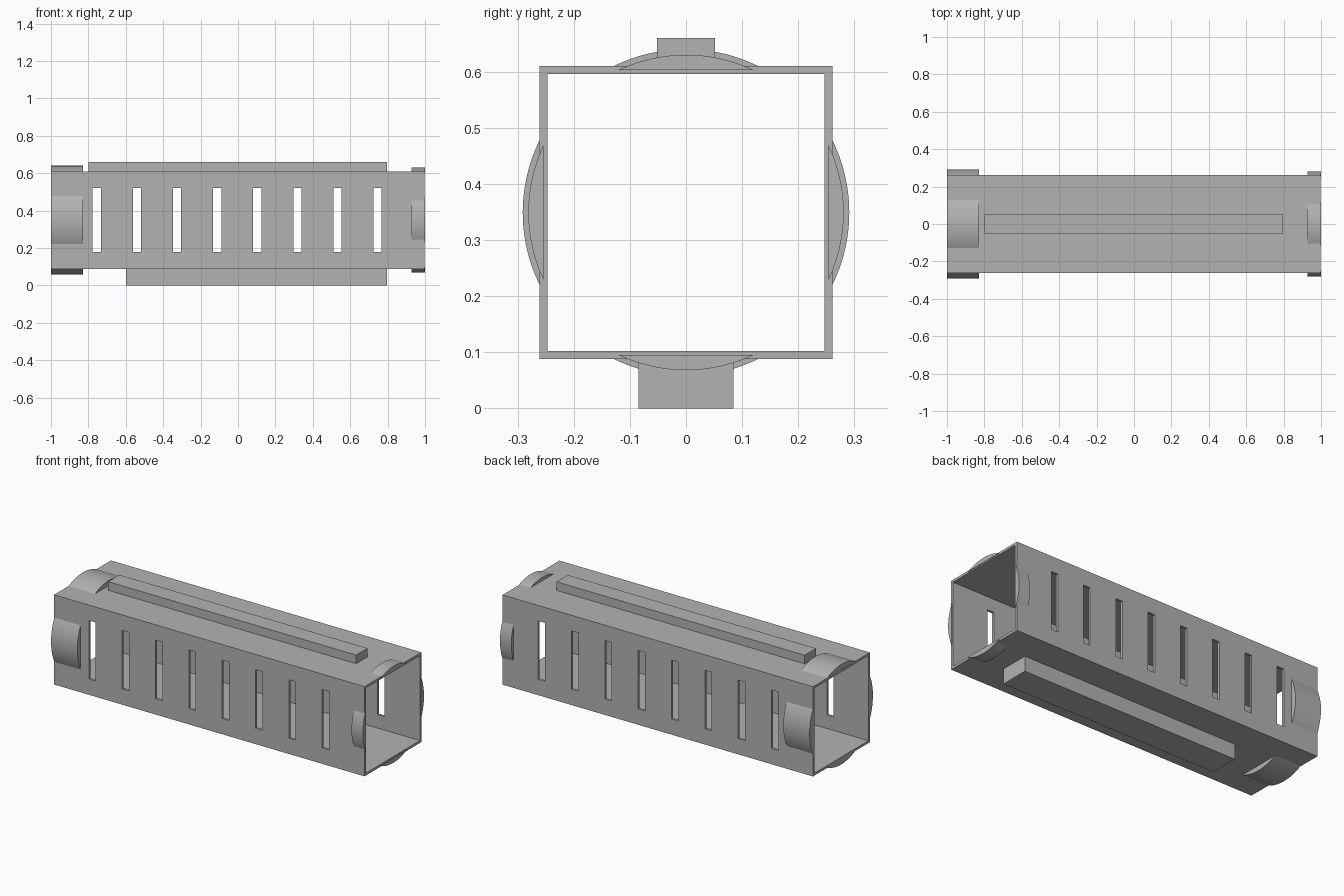
import bpy, bmesh, math
from mathutils import Matrix, Vector

old = bpy.data.objects.get("Cube")
if old:
    bpy.data.objects.remove(old, do_unlink=True)

grey = bpy.data.materials.new("plain grey")
grey.use_nodes = True
COLOUR = (0.45, 0.45, 0.45, 1)
grey.diffuse_color = COLOUR
grey.node_tree.nodes["Principled BSDF"].inputs["Base Color"].default_value = COLOUR

MID_Z = 0.349    # height of the tube's axis
HALF = 0.261     # half width of the tube
WALL = 0.014


def finish(name, bm):
    bmesh.ops.recalc_face_normals(bm, faces=bm.faces)
    mesh = bpy.data.meshes.new(name)
    bm.to_mesh(mesh)
    bm.free()
    mesh.materials.append(grey)
    obj = bpy.data.objects.new(name, mesh)
    bpy.context.collection.objects.link(obj)
    return obj


def add_box(bm, low, high):
    low, high = Vector(low), Vector(high)
    place = Matrix.Translation((low + high) / 2) @ Matrix.Diagonal((*(high - low), 1))
    bmesh.ops.create_cube(bm, size=1, matrix=place)


def box(name, low, high):
    bm = bmesh.new()
    add_box(bm, low, high)
    return finish(name, bm)


def cut(target, cutter):
    cutter.hide_render = True
    mod = target.modifiers.new("cut", 'BOOLEAN')
    mod.operation, mod.solver, mod.object = 'DIFFERENCE', 'EXACT', cutter
    bpy.context.view_layer.objects.active = target
    bpy.ops.object.modifier_apply(modifier=mod.name)
    bpy.data.objects.remove(cutter, do_unlink=True)


# Square tube, open at both ends
tube = box("square_tube", (-1, -HALF, MID_Z - HALF), (0.997, HALF, MID_Z + HALF))
inner = HALF - WALL
cut(tube, box("bore_cutter", (-2, -inner, MID_Z - inner), (2, inner, MID_Z + inner)))

# Eight slots through the front and back walls
slots = bmesh.new()
for i in range(8):
    x = -0.755 + i * 0.2145
    add_box(slots, (x - 0.022, -1, 0.18), (x + 0.022, 1, 0.52))
cut(tube, finish("slot_cutter", slots))


# Rounded pads: circle segments that bulge out of each wall
def pad(name, x0, x1, radius, turn):
    chord = HALF - WALL / 2
    spread = math.acos(chord / radius)
    bm = bmesh.new()
    ring = []
    for i in range(25):
        a = turn + spread * (i / 12 - 1)
        ring.append(bm.verts.new((x0, radius * math.cos(a), MID_Z + radius * math.sin(a))))
    cap = bm.faces.new(ring)
    grown = bmesh.ops.extrude_face_region(bm, geom=[cap], use_keep_orig=True)["geom"]
    moved = [v for v in grown if isinstance(v, bmesh.types.BMVert)]
    bmesh.ops.translate(bm, verts=moved, vec=(x1 - x0, 0, 0))
    obj = finish(name, bm)
    bpy.ops.object.select_all(action='DESELECT')
    obj.select_set(True)
    bpy.context.view_layer.objects.active = obj
    bpy.ops.object.shade_smooth_by_angle(angle=math.radians(30))


for k, side in enumerate(("back", "top", "front", "bottom")):
    pad("wide_pad_" + side, -0.999, -0.83, 0.291, k * math.pi / 2)
    pad("narrow_pad_" + side, 0.927, 1, 0.281, k * math.pi / 2)

# Long rails above and below
box("top_rail", (-0.8, -0.052, MID_Z + HALF - 0.005), (0.797, 0.052, 0.66))
box("bottom_rail", (-0.6, -0.085, 0), (0.797, 0.085, MID_Z - HALF + 0.005))
